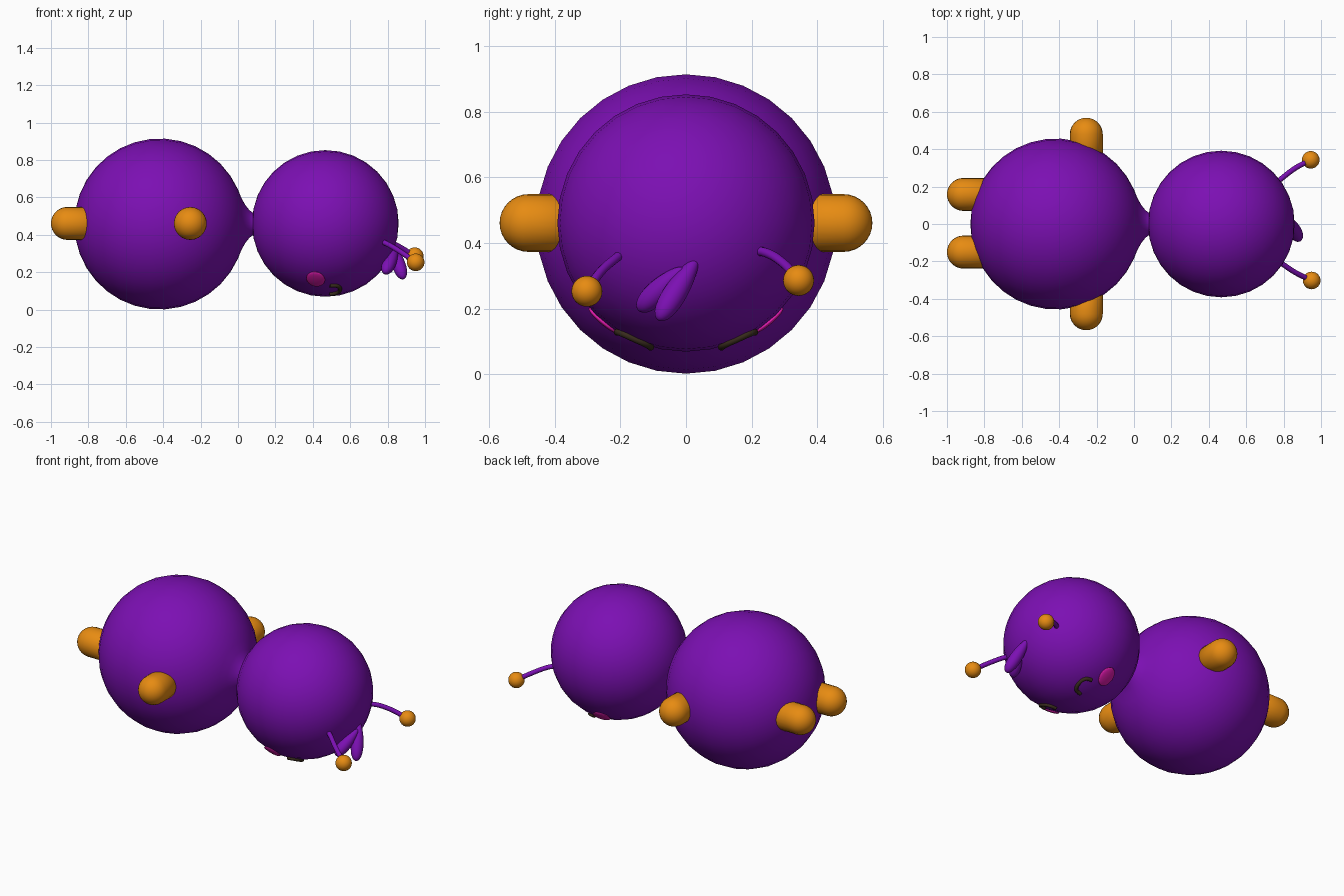
import bpy, bmesh, math
from mathutils import Vector, Matrix

if "Cube" in bpy.data.objects:
    bpy.data.objects.remove(bpy.data.objects["Cube"])

def material(name, rgb):
    m = bpy.data.materials.new(name)
    m.diffuse_color = (*rgb, 1)
    m.use_nodes = True
    m.node_tree.nodes["Principled BSDF"].inputs["Base Color"].default_value = m.diffuse_color
    return m

PURPLE = material("purple", (0.2, 0.005, 0.45))
ORANGE = material("orange", (0.8, 0.26, 0.006))
PINK = material("pink", (0.75, 0.01, 0.42))
DARK = material("dark", (0.04, 0.025, 0.012))

CZ = 0.458
HEAD = Vector((0.467, 0, 0.461))
HEAD_R = 0.392

def add(name, bm, mat):
    bmesh.ops.recalc_face_normals(bm, faces=bm.faces)
    me = bpy.data.meshes.new(name)
    bm.to_mesh(me)
    bm.free()
    for p in me.polygons:
        p.use_smooth = True
    me.materials.append(mat)
    ob = bpy.data.objects.new(name, me)
    bpy.context.collection.objects.link(ob)
    return ob

def lathe(name, profile, origin, axis, mat, seg=32):
    """Spin (distance along axis, radius) points about the axis."""
    bm = bmesh.new()
    rot = Vector(axis).to_track_quat('Z', 'Y')
    rings = []
    for d, r in profile:
        if r < 1e-5:
            rings.append([bm.verts.new(rot @ Vector((0, 0, d)) + Vector(origin))])
            continue
        rings.append([bm.verts.new(rot @ Vector((r * math.cos(a), r * math.sin(a), d)) + Vector(origin))
                      for a in (2 * math.pi * i / seg for i in range(seg))])
    for a, b in zip(rings, rings[1:]):
        for i in range(seg):
            j = (i + 1) % seg
            if len(a) == 1:
                bm.faces.new((a[0], b[i], b[j]))
            elif len(b) == 1:
                bm.faces.new((a[i], a[j], b[0]))
            else:
                bm.faces.new((a[i], a[j], b[j], b[i]))
    return add(name, bm, mat)

def arc(r, a0, a1, n, offset=0.0):
    return [(offset - r * math.cos(a), abs(r * math.sin(a)))
            for a in (a0 + (a1 - a0) * i / n for i in range(n + 1))]

def ball(name, center, r, mat):
    return lathe(name, arc(r, 0, math.pi, 16), center, (1, 0, 0), mat)

def capsule(name, start, end, r, mat):
    start, end = Vector(start), Vector(end)
    length = (end - start).length
    prof = [(0, 0), (0, r)] + arc(r, math.pi / 2, math.pi, 8, length - r)
    return lathe(name, prof, start, end - start, mat, 24)

def tube(name, points, r, mat):
    cu = bpy.data.curves.new(name, 'CURVE')
    cu.dimensions = '3D'
    cu.bevel_depth = r
    cu.bevel_resolution = 3
    cu.resolution_u = 6
    cu.use_fill_caps = True
    sp = cu.splines.new('BEZIER')
    sp.bezier_points.add(len(points) - 1)
    for bp, p in zip(sp.bezier_points, points):
        bp.co = p
        bp.handle_left_type = bp.handle_right_type = 'AUTO'
    cu.materials.append(mat)
    ob = bpy.data.objects.new(name, cu)
    bpy.context.collection.objects.link(ob)

def on_head(x, y, lift=0.0):
    """Point on the underside (face side) of the head."""
    dx = x - HEAD.x
    n = Vector((dx, y, -math.sqrt(HEAD_R ** 2 - dx * dx - y * y))).normalized()
    return HEAD + n * (HEAD_R + lift), n

# Round body that narrows into the neck
R = 0.457
body = arc(R, 0, math.radians(156), 15)
body += [(0.437, 0.137), (0.457, 0.102), (0.478, 0.075), (0.5, 0.058), (0.56, 0.05), (0.56, 0)]
lathe("body", body, (-0.418, 0, CZ), (1, 0, 0), PURPLE)

# Head
ball("head", HEAD, HEAD_R, PURPLE)

for side, tag in ((1, "left"), (-1, "right")):
    # Arms and feet
    capsule(f"arm_{tag}", (-0.255, side * 0.3, 0.461), (-0.255, side * 0.568, 0.461), 0.088, ORANGE)
    fy = side * 0.154 + 0.004
    capsule(f"foot_{tag}", (-0.7, fy, 0.461), (-1.0, fy, 0.461), 0.088, ORANGE)
    # Cheeks
    p, n = on_head(0.415, side * 0.25)
    cheek = ball(f"cheek_{tag}", (0, 0, 0), 1, PINK)
    tx = (Vector((1, 0, 0)) - n * n.x).normalized()
    ty = n.cross(tx)
    basis = Matrix((tx * 0.05, ty * 0.06, n * 0.012)).transposed().to_4x4()
    cheek.data.transform(Matrix.Translation(p) @ basis)
    # Arched closed eyes
    pts = [(0.492, 0.107), (0.53, 0.118), (0.545, 0.158), (0.53, 0.198), (0.492, 0.209)]
    tube(f"eye_{tag}", [on_head(x, side * y, 0.002)[0] for x, y in pts], 0.011, DARK)

# Antennae with round tips
stems = {
    "left": [(0.75, 0.21, 0.375), (0.785, 0.24, 0.372), (0.86, 0.297, 0.338), (0.945, 0.343, 0.286)],
    "right": [(0.75, -0.19, 0.372), (0.79, -0.212, 0.355), (0.86, -0.258, 0.315), (0.95, -0.302, 0.253)],
}
for tag, pts in stems.items():
    tube(f"antenna_{tag}", pts, 0.014, PURPLE)
    ball(f"antenna_tip_{tag}", pts[-1], 0.047, ORANGE)

# Teardrop hair tufts
def tuft(name, root, tip, r):
    root, tip = Vector(root), Vector(tip)
    half = (tip - root).length / 2
    prof = [(d * half, w * r * (0.82 + 0.22 * d)) for d, w in arc(1, 0, math.pi, 16)]
    lathe(name, prof, (root + tip) / 2, tip - root, PURPLE, 24)

tuft("hair_tuft_front", (0.82, 0.035, 0.355), (0.885, -0.085, 0.165), 0.043)
tuft("hair_tuft_back", (0.845, -0.01, 0.325), (0.785, -0.145, 0.195), 0.042)
